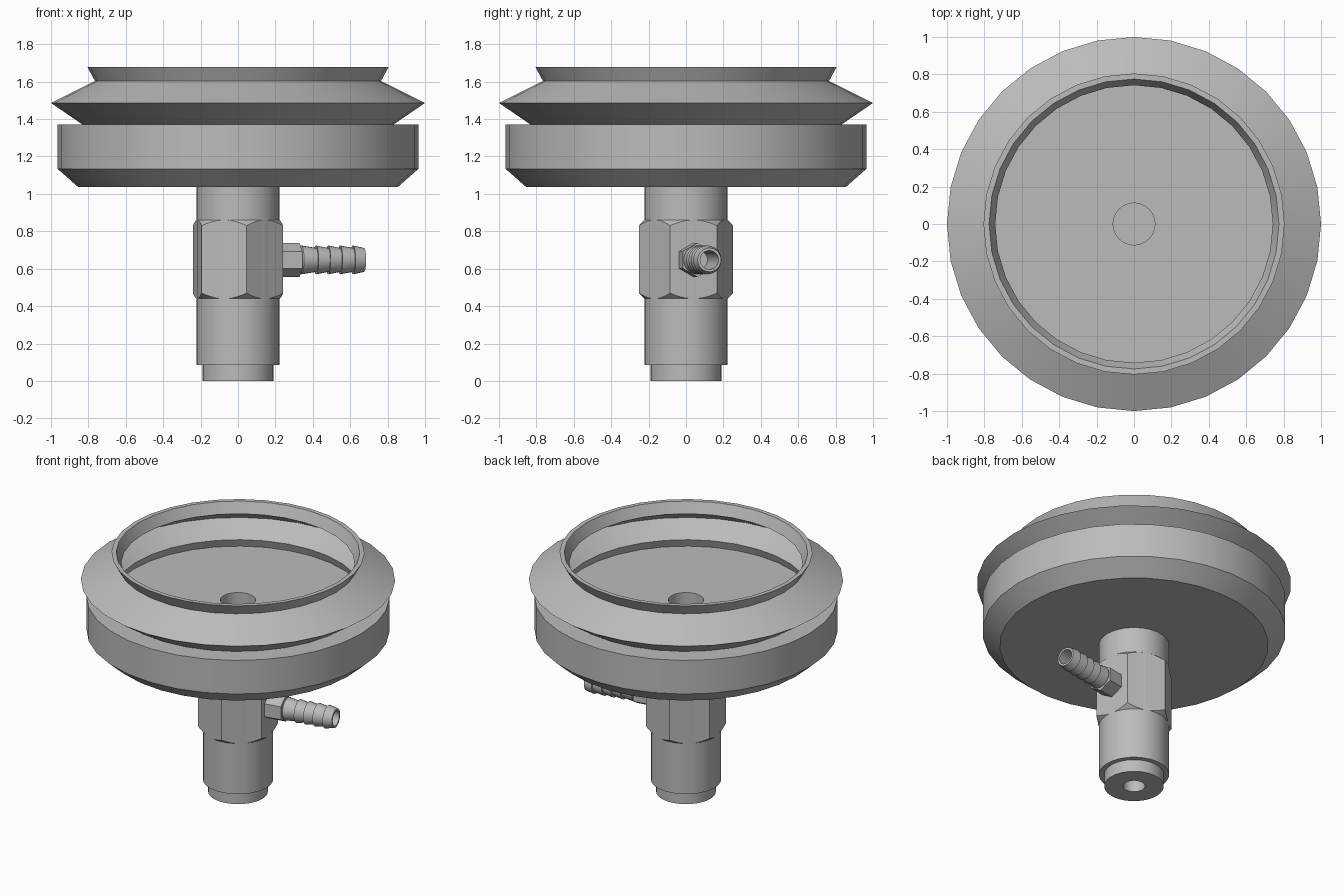
import bpy, bmesh, math
from mathutils import Matrix

cube = bpy.data.objects.get("Cube")
if cube:
    bpy.data.objects.remove(cube, do_unlink=True)

grey = bpy.data.materials.new("plain grey")
grey.use_nodes = True
grey.diffuse_color = (0.5, 0.5, 0.5, 1)
grey.node_tree.nodes["Principled BSDF"].inputs["Base Color"].default_value = (0.5, 0.5, 0.5, 1)

FITTING_TURN = math.radians(10.5)
FITTING_HEIGHT = 0.647


def finish(name, bm, matrix=None):
    """Turn a bmesh into a named grey object."""
    bmesh.ops.recalc_face_normals(bm, faces=bm.faces)
    if matrix:
        bm.transform(matrix)
    mesh = bpy.data.meshes.new(name)
    bm.to_mesh(mesh)
    bm.free()
    mesh.materials.append(grey)
    obj = bpy.data.objects.new(name, mesh)
    bpy.context.collection.objects.link(obj)
    return obj


def smooth(obj):
    bpy.ops.object.select_all(action="DESELECT")
    obj.select_set(True)
    bpy.context.view_layer.objects.active = obj
    bpy.ops.object.shade_smooth_by_angle(angle=math.radians(20))


def lathe(name, profile, sides=32, closed=False, matrix=None):
    """Revolve (radius, height) points about z."""
    bm = bmesh.new()
    verts = [bm.verts.new((r, 0, z)) for r, z in profile]
    pairs = list(zip(verts, verts[1:]))
    if closed:
        pairs.append((verts[-1], verts[0]))
    edges = [bm.edges.new(p) for p in pairs]
    bmesh.ops.spin(bm, geom=verts + edges, cent=(0, 0, 0), axis=(0, 0, 1),
                   angle=math.tau, steps=sides, use_duplicate=False)
    bmesh.ops.remove_doubles(bm, verts=bm.verts, dist=0.0001)
    return finish(name, bm, matrix)


def hex_prism(name, radius, bottom, top, turn, matrix=None):
    bm = bmesh.new()
    ring = [bm.verts.new((radius * math.cos(turn + k * math.pi / 3),
                          radius * math.sin(turn + k * math.pi / 3), bottom))
            for k in range(6)]
    face = bm.faces.new(ring)
    side = bmesh.ops.extrude_face_region(bm, geom=[face])["geom"]
    bmesh.ops.translate(bm, vec=(0, 0, top - bottom),
                        verts=[g for g in side if isinstance(g, bmesh.types.BMVert)])
    return finish(name, bm, matrix)


# Cup: chamfered base, flared bellows and thin rim, hollow inside
smooth(lathe("suction_cup", [
    (0.112, 1.037), (0.855, 1.037), (0.965, 1.134), (0.965, 1.37),
    (0.83, 1.37), (1.0, 1.486), (0.765, 1.604), (0.805, 1.678),
    (0.775, 1.678), (0.742, 1.604), (0.94, 1.486), (0.79, 1.4),
    (0.81, 1.345), (0.112, 1.345)], closed=True))

# Stem with blind bores at both ends
smooth(lathe("stem", [
    (0, 0.43), (0.07, 0.43), (0.07, 0), (0.19, 0), (0.19, 0.085),
    (0.223, 0.085), (0.223, 1.037), (0.112, 1.037), (0.112, 0.9), (0, 0.9)]))

# Hexagonal nut, its corners trimmed by a double cone
nut = hex_prism("hex_nut", 0.256, 0.44, 0.86, FITTING_TURN + math.pi / 6)
trim = lathe("nut_trim", [
    (0, 0.44), (0.222, 0.44), (0.262, 0.475), (0.262, 0.825), (0.222, 0.86), (0, 0.86)], sides=48)
cut = nut.modifiers.new("chamfer", "BOOLEAN")
cut.operation = "INTERSECT"
cut.solver = "EXACT"
cut.object = trim
bpy.context.view_layer.objects.active = nut
bpy.ops.object.modifier_apply(modifier=cut.name)
bpy.data.objects.remove(trim, do_unlink=True)
smooth(nut)

# Side fitting: lay the z axis outward from the nut
outward = (Matrix.Translation((0, 0, FITTING_HEIGHT))
           @ Matrix.Rotation(FITTING_TURN, 4, "Z")
           @ Matrix.Rotation(math.pi / 2, 4, "Y"))
hex_prism("fitting_collar", 0.091, 0.2, 0.335, 0, outward)

# Barbed hose tail with an open bore
barb_starts = [0.345, 0.424, 0.49, 0.555, 0.625, 0.685]
tail = [(0, 0.33), (0.062, 0.33)]
for start, end in zip(barb_starts, barb_starts[1:]):
    tail += [(0.077, start), (0.064, end)]
tail += [(0.05, 0.685), (0.05, 0.36), (0, 0.36)]
smooth(lathe("hose_barb", tail, sides=24, matrix=outward))
